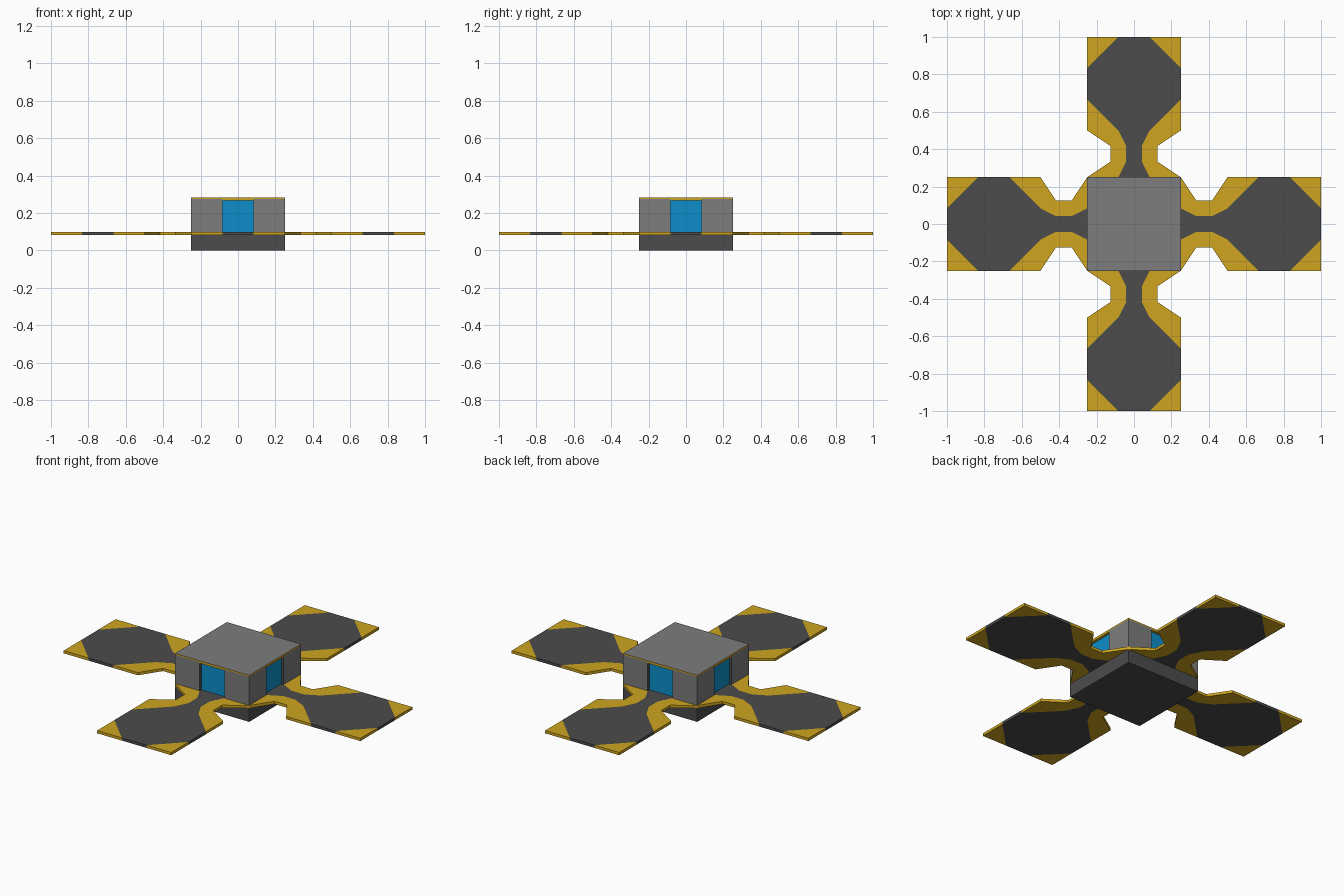
import bpy, bmesh
from math import pi
from mathutils import Matrix

if "Cube" in bpy.data.objects:
    bpy.data.objects.remove(bpy.data.objects["Cube"])


def material(name, rgb):
    m = bpy.data.materials.new(name)
    m.diffuse_color = (*rgb, 1)
    m.use_nodes = True
    m.node_tree.nodes["Principled BSDF"].inputs["Base Color"].default_value = m.diffuse_color
    return m


DARK = material("dark_grey", (0.072, 0.072, 0.072))
GREY = material("mid_grey", (0.205, 0.205, 0.205))
YELLOW = material("hazard_yellow", (0.62, 0.375, 0.014))
BLUE = material("door_blue", (0.004, 0.275, 0.60))
T = 1 / 12      # layout module
TOP = 0.1       # deck height
EAVE = 0.275    # underside of roof
ROOF = 0.2833


def finish(name, bm, mats, turn=0):
    bmesh.ops.recalc_face_normals(bm, faces=bm.faces)
    bm.transform(Matrix.Rotation(turn, 4, 'Z'))
    me = bpy.data.meshes.new(name)
    bm.to_mesh(me)
    bm.free()
    for m in mats:
        me.materials.append(m)
    ob = bpy.data.objects.new(name, me)
    bpy.context.collection.objects.link(ob)
    return ob


def box(name, lo, hi, mats, rule=None, turn=0):
    bm = bmesh.new()
    bmesh.ops.create_cube(bm, size=1)
    for v in bm.verts:
        v.co = [(a + b) / 2 + c * (b - a) for a, b, c in zip(lo, hi, v.co)]
    bmesh.ops.recalc_face_normals(bm, faces=bm.faces)
    bm.normal_update()
    if rule:
        for f in bm.faces:
            f.material_index = rule(f.normal)
    return finish(name, bm, mats, turn)


# Landing arm outlines in modules: yellow edging (one side) and dark centre
edging = [(3, 3), (4, 1.5), (5, 1.5), (6, 3), (8, 3), (6, 1), (5, .5), (4, .5), (3, 1)]
tip = [(10, 3), (12, 3), (12, 1)]
half = [(3, 1), (4, .5), (5, .5), (6, 1), (8, 3), (10, 3), (12, 1)]


def flip(pts):
    return [(x, -y) for x, y in reversed(pts)]


def arm(name, turn):
    bm = bmesh.new()
    lookup = {}

    def vert(x, y, z):
        key = (x, y, z)
        if key not in lookup:
            lookup[key] = bm.verts.new((x * T, y * T, z))
        return lookup[key]

    regions = [(half + flip(half), 0)]
    for p in (edging, tip):
        regions += [(p, 1), (flip(p), 1)]
    used = [frozenset(e) for p, _ in regions for e in zip(p, p[1:] + p[:1])]
    for pts, mat in regions:
        # top and bottom
        for z in (T, TOP):
            bm.faces.new([vert(x, y, z) for x, y in pts]).material_index = mat
        # rim walls on outer edges only
        for a, b in zip(pts, pts[1:] + pts[:1]):
            if used.count(frozenset((a, b))) == 1 and not a[0] == b[0] == 3:
                f = bm.faces.new([vert(*a, T), vert(*b, T), vert(*b, TOP), vert(*a, TOP)])
                f.material_index = mat
    finish(name, bm, [DARK, YELLOW], turn)


# Foundation block
box("foundation", (-.25, -.25, 0), (.25, .25, TOP), [DARK])

# Roof slab: grey top, yellow edge
box("roof", (-.25, -.25, EAVE), (.25, .25, ROOF), [YELLOW, GREY], lambda n: int(n.z > .5))

# Four identical sides
for i, side in enumerate(("right", "back", "left", "front")):
    a = i * pi / 2
    arm(side + "_landing_arm", a)
    # corner pillar with dark door reveals
    box(side + "_corner_pillar", (T, T, TOP), (.25, .25, EAVE), [GREY, DARK],
        lambda n: int(n.x < -.5 or n.y < -.5), a)
    # recessed sliding door pair and lintel
    for y, s in ((-T, "a"), (0, "b")):
        box(side + "_door_" + s, (.215, y, TOP), (.2333, y + T, EAVE), [BLUE], None, a)
    box(side + "_lintel", (.2333, -T, .268), (.25, T, EAVE), [YELLOW], None, a)
